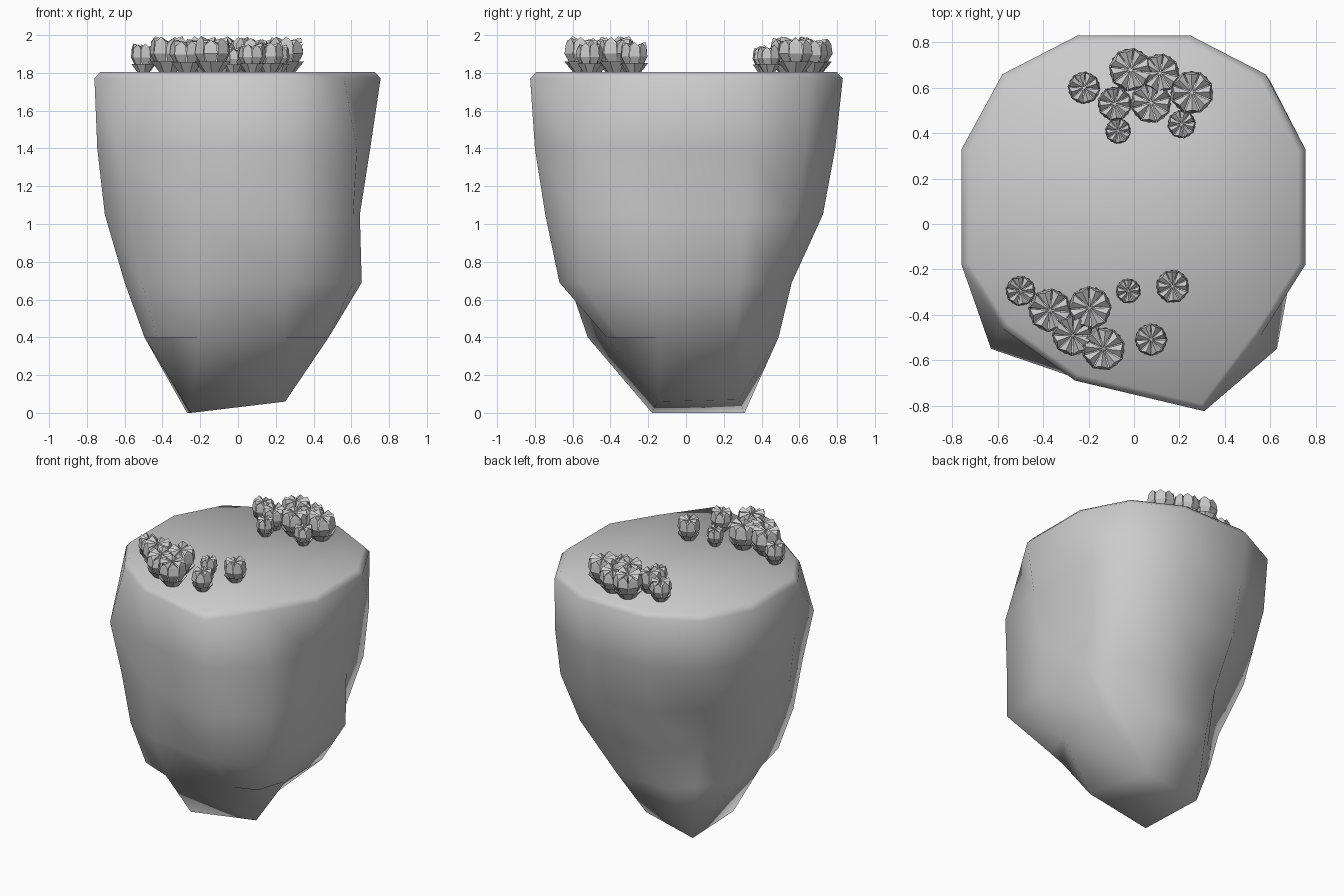
import bpy, bmesh, math, random

if "Cube" in bpy.data.objects:
    bpy.data.objects.remove(bpy.data.objects["Cube"])

random.seed(4)


def finish(bm, name, smooth):
    bmesh.ops.recalc_face_normals(bm, faces=bm.faces)
    mesh = bpy.data.meshes.new(name)
    bm.to_mesh(mesh)
    bm.free()
    obj = bpy.data.objects.new(name, mesh)
    bpy.context.collection.objects.link(obj)
    for p in mesh.polygons:
        p.use_smooth = smooth
    return obj


# Rock: each level is a 12-sided ring given by its four sides and four corners
# z, spread, left-back y, right x, left x, back y, front right y, front left y,
# then corners: back right, back left, front left, front right
levels = [
    (1.77, 1.00, .33, .755, -.76, .83, -.825, -.69,
     (.58, .66), (-.58, .66), (-.58, -.46), (.56, -.49)),
    (1.40, .97, .32, .70, -.745, .79, -.80, -.68,
     (.60, .63), (-.58, .62), (-.63, -.55), (.63, -.55)),
    (1.05, .93, .27, .645, -.705, .725, -.745, -.65,
     (.59, .58), (-.47, .51), (-.57, -.51), (.61, -.56)),
    (.69, .86, .14, .655, -.60, .56, -.67, -.62,
     (.52, .46), (-.36, .36), (-.51, -.49), (.61, -.56)),
    (.40, .80, .18, .48, -.495, .49, -.42, -.52,
     (.36, .31), (-.33, .35), (-.43, -.43), (.41, -.36)),
]
bm = bmesh.new()
rings = []
for z, s, ylb, xr, xl, yb, yf1, yf2, br, bl, fl, fr in levels:
    pts = [(xr, -.18 * s), (xr, .33 * s), br, (.25 * s, yb),
           (-.25 * s, yb), bl, (xl, ylb), (xl, -.18 * s),
           fl, (-.26 * s, yf2), (.31 * s, yf1), fr]
    rings.append([bm.verts.new((x, y, z)) for x, y in pts])
# softened rim and flat top
rim = [bm.verts.new((v.co.x * .96, v.co.y * .96, 1.805)) for v in rings[0]]
rings.insert(0, rim)
bm.faces.new(rim)
for a, b in zip(rings, rings[1:]):
    for i in range(12):
        j = (i + 1) % 12
        bm.faces.new((a[i], a[j], b[j], b[i]))
# underside: a three by three grid closing on four low points
r = rings[-1]
q = [bm.verts.new(c) for c in ((.25, -.15, .06), (.12, .28, .07),
                               (-.27, .31, 0), (-.25, -.18, 0))]
bm.faces.new(q)
for k in range(4):
    n = (k + 1) % 4
    i = 3 * k
    bm.faces.new((r[i], r[(i + 1) % 12], q[n], q[k]))
    bm.faces.new((r[(i + 1) % 12], r[(i + 2) % 12], r[(i + 3) % 12], q[n]))
rock = finish(bm, "rock", True)


# Succulent: a flared cup holding eight flat, pointed petals
def succulent(bm, cx, cy, rad):
    h = .065 + 1.3 * rad
    turn = random.uniform(0, 1)

    def vert(ang, rr, zz):
        return bm.verts.new((cx + rad * rr * math.cos(ang + turn),
                             cy + rad * rr * math.sin(ang + turn),
                             1.8 + h * zz))
    step = math.tau / 8
    low = [vert(i * step, .45, 0) for i in range(8)]
    high = [vert(i * step, .95, .31) for i in range(8)]
    bm.faces.new(low)
    for i in range(8):
        j = (i + 1) % 8
        bm.faces.new((low[i], low[j], high[j], high[i]))
    for i in range(8):
        a = i * step
        lift = random.uniform(-.06, .06)
        profile = [(.6, .2, .42), (.97, .52, .49), (.9, .8 + lift, .46)]
        left = [vert(a - w * step, rr, zz) for rr, zz, w in profile]
        right = [vert(a + w * step, rr, zz) for rr, zz, w in profile]
        tip = vert(a, .78, .94 + lift)
        centre = vert(a, .04, .86)
        for k in range(2):
            bm.faces.new((left[k], right[k], right[k + 1], left[k + 1]))
        bm.faces.new((left[2], right[2], tip))
        bm.faces.new((left[2], tip, centre))
        bm.faces.new((tip, right[2], centre))


clusters = {
    "back_succulents": [
        (-.015, .68, .10), (.115, .665, .09), (.255, .58, .10),
        (.075, .535, .095), (-.085, .53, .08), (-.22, .60, .075),
        (-.07, .41, .06), (.21, .44, .066)],
    "front_succulents": [
        (-.50, -.295, .07), (-.37, -.38, .10), (-.195, -.37, .10),
        (-.27, -.49, .095), (-.135, -.55, .10), (.075, -.51, .075),
        (-.025, -.295, .058), (.17, -.275, .077)],
}
for name, plants in clusters.items():
    bm = bmesh.new()
    for p in plants:
        succulent(bm, *p)
    finish(bm, name, False)
